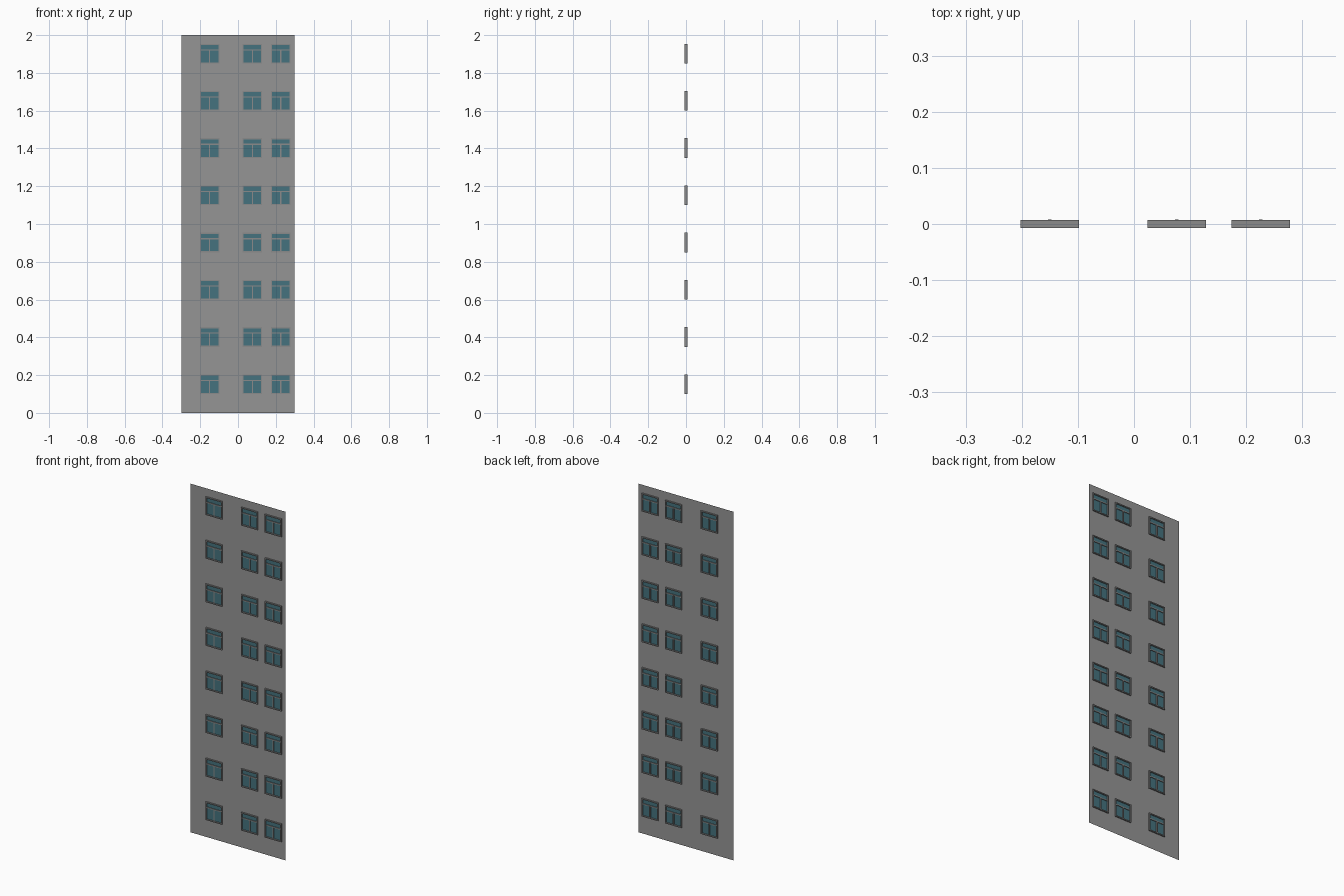
import bpy, bmesh

if "Cube" in bpy.data.objects:
    bpy.data.objects.remove(bpy.data.objects["Cube"])

W, H = 0.104, 0.104          # window outer size
D = 0.0072                   # half depth of the frame
T = 0.006                    # frame thickness
COLS = [-0.150, 0.076, 0.226]
ROWS = [0.152 + 0.25 * i for i in range(8)]

glass_mat = bpy.data.materials.new("glass_blue")
glass_mat.diffuse_color = (0.06, 0.17, 0.21, 1)
glass_mat.use_nodes = True
glass_mat.node_tree.nodes["Principled BSDF"].inputs["Base Color"].default_value = glass_mat.diffuse_color
frame_mat = bpy.data.materials.new("frame_grey")
frame_mat.diffuse_color = (0.26, 0.26, 0.26, 1)
frame_mat.use_nodes = True
frame_mat.node_tree.nodes["Principled BSDF"].inputs["Base Color"].default_value = frame_mat.diffuse_color
wall_mat = bpy.data.materials.new("wall_grey")
wall_mat.diffuse_color = (0.3, 0.3, 0.3, 1)
wall_mat.use_nodes = True
wall_mat.node_tree.nodes["Principled BSDF"].inputs["Base Color"].default_value = wall_mat.diffuse_color


def make_mesh(name, bm, mat):
    mesh = bpy.data.meshes.new(name)
    bm.to_mesh(mesh)
    bm.free()
    mesh.materials.append(mat)
    return mesh


def add_object(name, mesh, loc=(0, 0, 0)):
    ob = bpy.data.objects.new(name, mesh)
    ob.location = loc
    bpy.context.collection.objects.link(ob)
    return ob


def add_box(bm, x0, x1, y0, y1, z0, z1):
    verts = bmesh.ops.create_cube(bm, size=1)["verts"]
    bmesh.ops.scale(bm, vec=(x1 - x0, y1 - y0, z1 - z0), verts=verts)
    bmesh.ops.translate(bm, vec=((x0 + x1) / 2, (y0 + y1) / 2, (z0 + z1) / 2), verts=verts)


# Thin facade wall with window openings
xs = [-0.3] + [c + s * W / 2 for c in COLS for s in (-1, 1)] + [0.3]
zs = [0] + [r + s * H / 2 for r in ROWS for s in (-1, 1)] + [2]
bm = bmesh.new()
grid = [[bm.verts.new((x, 0, z)) for z in zs] for x in xs]
for i in range(len(xs) - 1):
    for j in range(len(zs) - 1):
        if not (i % 2 and j % 2):
            bm.faces.new((grid[i][j], grid[i + 1][j], grid[i + 1][j + 1], grid[i][j + 1]))
add_object("facade_wall", make_mesh("facade_wall", bm, wall_mat))

# Window frame: rectangular ring made from inner and outer loops
bm = bmesh.new()
loops = []
for inset, y in ((0, -D), (0, D), (T, D), (T, -D)):
    w, h = W / 2 - inset, H / 2 - inset
    loops.append([bm.verts.new((sx * w, y, sz * h))
                  for sx, sz in ((-1, -1), (1, -1), (1, 1), (-1, 1))])
for k in range(4):
    a, b = loops[k], loops[(k + 1) % 4]
    for i in range(4):
        j = (i + 1) % 4
        bm.faces.new((a[i], a[j], b[j], b[i]))
bmesh.ops.recalc_face_normals(bm, faces=bm.faces)
frame_mesh = make_mesh("window_frame", bm, frame_mat)

# Transom across the upper part and mullion below it
TZ = 0.02
bm = bmesh.new()
add_box(bm, -W / 2 + T, W / 2 - T, -0.005, 0.005, TZ - 0.003, TZ + 0.003)
add_box(bm, -0.003, 0.003, -0.005, 0.008, -H / 2 + T, TZ - 0.003)
bars_mesh = make_mesh("window_bars", bm, frame_mat)

# Glass pane
bm = bmesh.new()
add_box(bm, -W / 2 + T, W / 2 - T, -0.001, 0.001, -H / 2 + T, H / 2 - T)
glass_mesh = make_mesh("window_glass", bm, glass_mat)

for x in COLS:
    for z in ROWS:
        add_object("window_frame", frame_mesh, (x, 0, z))
        add_object("window_bars", bars_mesh, (x, 0, z))
        add_object("window_glass", glass_mesh, (x, 0, z))
